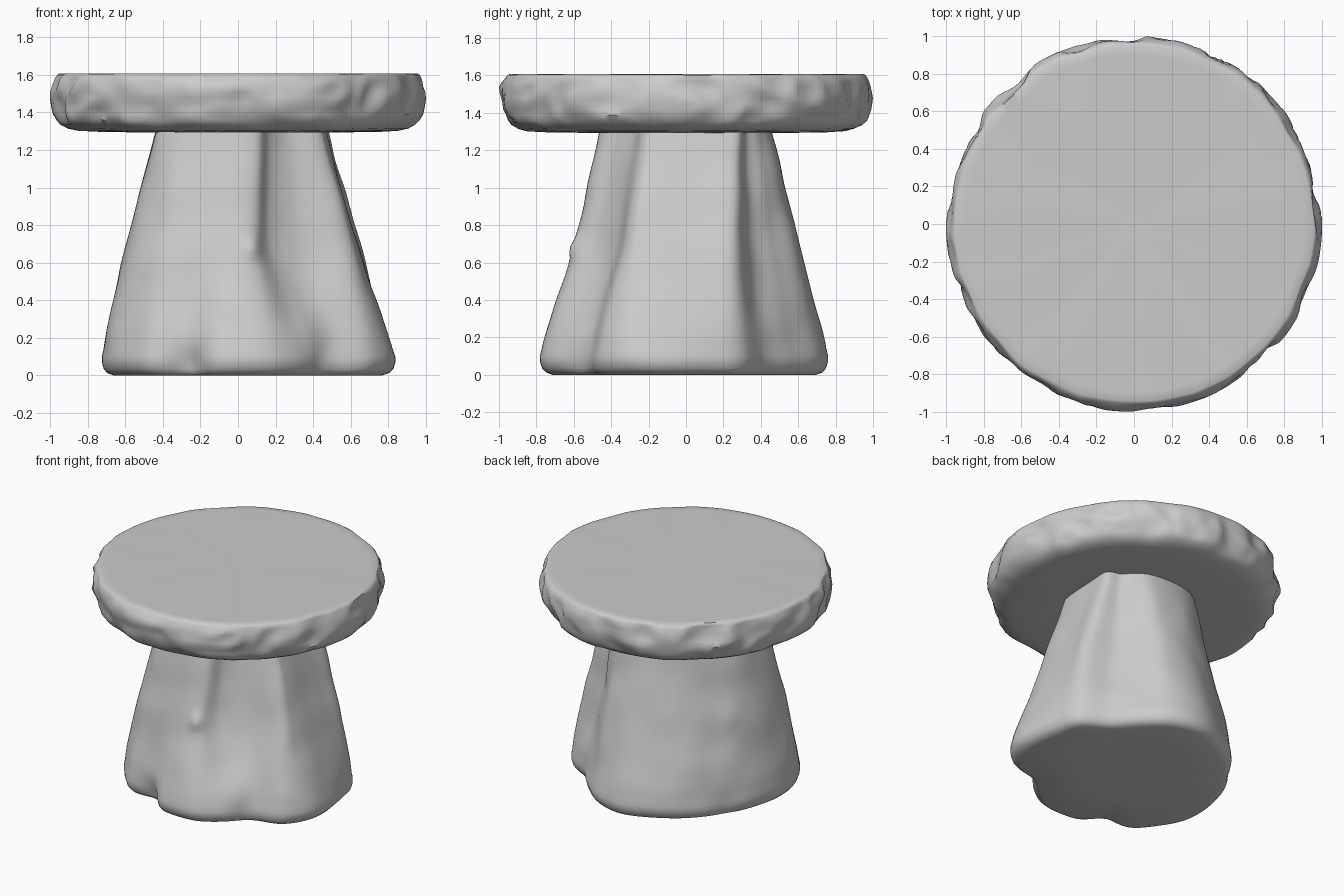
import bpy, bmesh, math
from mathutils import Vector, noise

if "Cube" in bpy.data.objects:
    bpy.data.objects.remove(bpy.data.objects["Cube"])


def loft(name, rings, angle):
    """Skin closed rings of points and cap both ends."""
    bm = bmesh.new()
    rows = [[bm.verts.new(p) for p in ring] for ring in rings]
    n = len(rows[0])
    for a, b in zip(rows, rows[1:]):
        for i in range(n):
            j = (i + 1) % n
            bm.faces.new((a[i], a[j], b[j], b[i]))
    bm.faces.new(rows[0][::-1])
    bm.faces.new(rows[-1])
    mesh = bpy.data.meshes.new(name)
    bm.to_mesh(mesh)
    bm.free()
    obj = bpy.data.objects.new(name, mesh)
    bpy.context.collection.objects.link(obj)
    bpy.ops.object.select_all(action='DESELECT')
    obj.select_set(True)
    bpy.context.view_layer.objects.active = obj
    bpy.ops.object.shade_smooth_by_angle(angle=math.radians(angle))
    return obj


def closed_curve(pts, steps):
    """Catmull-Rom loop through the control points."""
    out, n = [], len(pts)
    for i in range(n):
        p0, p1, p2, p3 = (pts[(i + k) % n] for k in (-1, 0, 1, 2))
        for s in range(steps):
            t = s / steps
            out.append(0.5 * (2 * p1 + (p2 - p0) * t
                              + (2 * p0 - 5 * p1 + 4 * p2 - p3) * t * t
                              + (3 * p1 - 3 * p2 + p3 - p0) * t ** 3))
    return out


def bump(p, centre, size, height):
    return height * math.exp(-(p - Vector(centre)).length_squared / size ** 2)


# Pedestal: three lobed cross-sections (top, middle, foot) blended by height
TOP = [(.46, -.15), (.47, .08), (.475, .27), (.38, .32), (.32, .39), (.2, .45), (-.05, .45),
       (-.23, .36), (-.36, .18), (-.43, .03), (-.44, -.15), (-.42, -.31), (-.33, -.4),
       (-.2, -.45), (-.02, -.46), (.11, -.45), (.17, -.36), (.27, -.28), (.42, -.23)]
MID = [(.64, -.2), (.655, .1), (.65, .26), (.46, .35), (.36, .47), (.23, .59), (0, .61),
       (-.28, .5), (-.47, .3), (-.58, .1), (-.61, -.13), (-.57, -.34), (-.43, -.5),
       (-.22, -.57), (-.03, -.61), (.09, -.58), (.17, -.46), (.32, -.38), (.58, -.33)]
FOOT = [(.83, -.22), (.81, .12), (.75, .3), (.57, .42), (.43, .56), (.25, .71), (0, .76),
        (-.3, .63), (-.53, .41), (-.65, .2), (-.73, -.08), (-.69, -.36), (-.5, -.6),
        (-.28, -.66), (-.09, -.77), (.18, -.765), (.39, -.64), (.52, -.53), (.72, -.45)]
STEPS = 8
top, mid, foot = (closed_curve([Vector(p) for p in s], STEPS) for s in (TOP, MID, FOOT))


def section(i, z):
    z = max(.12, z)
    if z < .65:
        return foot[i].lerp(mid[i], (z - .12) / .53)
    return mid[i].lerp(top[i], (z - .65) / .65)


def pedestal_point(i, z, scale):
    p = sum((section(i, z + d) for d in (-.12, -.06, 0, .06, .12)), Vector((0, 0))) / 5 * scale
    v = Vector((p.x, p.y, z))
    out = Vector((p.x, p.y, 0)).normalized()
    # knots and folds
    v += out * (bump(v, (.08, -.6, .68), .05, .03) + bump(v, (.8, -.3, .12), .14, .02)
                + bump(v, (-.58, .25, .7), .09, .02) - bump(v, (-.27, -.69, .05), .09, .05)
                - bump(v, (.45, -.6, .05), .1, .03) - bump(v, (-.61, .36, .06), .1, .02)
                + .012 * noise.noise(v * 4))
    return v


levels = [(0, .5), (0, .91), (.012, .955), (.035, .983), (.07, 1), (.1, 1.005)]
levels += [(.14 + 1.16 * k / 36, 1) for k in range(37)]
loft("pedestal", [[pedestal_point(i, z, s) for i in range(len(top))] for z, s in levels], 50)

# Table top: round slab with a hand-chipped rim
RIM = [(.1, 1.293), (.5, 1.293), (.75, 1.297), (.85, 1.303), (.9, 1.315), (.935, 1.335),
       (.957, 1.36), (.968, 1.39), (.975, 1.42), (.98, 1.45), (.984, 1.48), (.984, 1.51),
       (.982, 1.54), (.977, 1.565), (.97, 1.585), (.962, 1.6), (.95, 1.607),
       (.9, 1.607), (.6, 1.607), (.1, 1.607)]


def slab_point(a, r, z):
    d = Vector((math.cos(a), math.sin(a), 0))
    v = d * r + Vector((0, 0, z))
    side = max(0, min(1, (r - .8) / .14))
    wob = .015 * noise.noise(d * 3.5)
    height = max(0, math.sin(math.pi * (z - 1.3) / .31)) ** .6
    q = Vector((v.x * 4, v.y * 4, z * 6))
    # faceted chips: creased noise
    chip = .03 * noise.noise(q) + .015 - .06 * abs(noise.noise(q * 1.2 + Vector((7, 3, 1))))
    knob = (bump(v, (-.1, -.97, 1.52), .1, .02) + bump(v, (.78, -.62, 1.48), .09, .02)
            + bump(v, (.3, .93, 1.5), .1, .02))
    push = min(wob + height * (chip + knob), .018)
    v += d * side * push
    v.z += .003 * noise.noise(v * 4)
    return v


N = 192
loft("table_top", [[slab_point(2 * math.pi * i / N, r, z) for i in range(N)] for r, z in RIM], 45)
